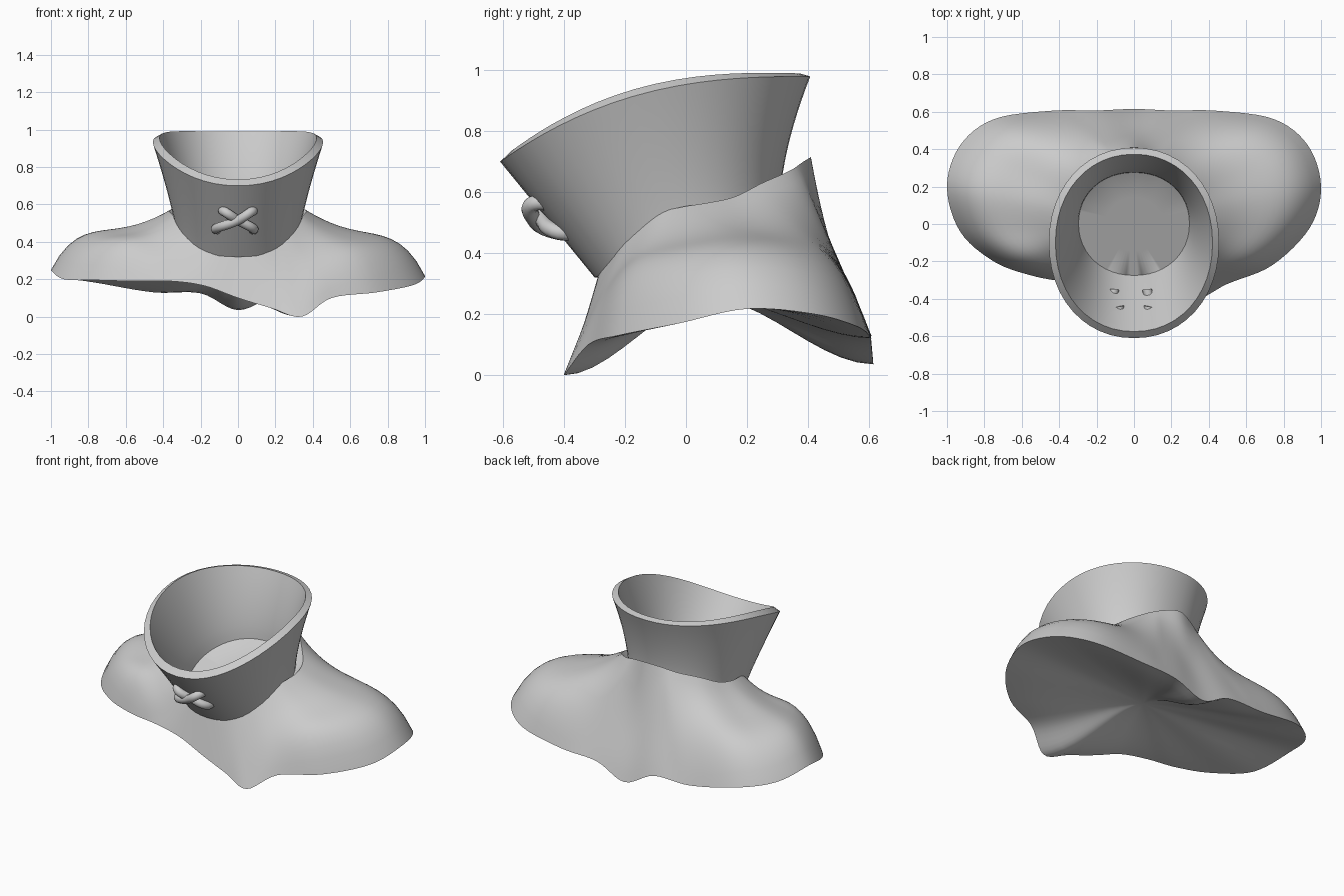
import bpy, bmesh, math
from mathutils import Vector

if "Cube" in bpy.data.objects:
    bpy.data.objects.remove(bpy.data.objects["Cube"])


def closed_curve(points, sub):
    """Closed Catmull-Rom resampling of control points."""
    n, out = len(points), []
    for i in range(n):
        a, b, c, d = (Vector(points[(i + k) % n]) for k in (-1, 0, 1, 2))
        for j in range(sub):
            t = j / sub
            out.append(0.5 * (2 * b + (c - a) * t + (2 * a - 5 * b + 4 * c - d) * t * t
                              + (3 * b - a - 3 * c + d) * t ** 3))
    return out


def loft(name, rings, start=None, end=None, loop=False):
    """Skin closed rings; start / end are optional centre points for caps."""
    bm = bmesh.new()
    vs = [[bm.verts.new(p) for p in r] for r in rings]
    n = len(vs[0])
    pairs = list(zip(vs, vs[1:])) + ([(vs[-1], vs[0])] if loop else [])
    for a, b in pairs:
        for i in range(n):
            j = (i + 1) % n
            bm.faces.new((a[i], a[j], b[j], b[i]))
    for ring, centre in ((vs[0], start), (vs[-1], end)):
        if centre is not None:
            c = bm.verts.new(centre)
            for i in range(n):
                bm.faces.new((ring[i], ring[(i + 1) % n], c))
    bmesh.ops.recalc_face_normals(bm, faces=bm.faces)
    me = bpy.data.meshes.new(name)
    bm.to_mesh(me)
    bm.free()
    ob = bpy.data.objects.new(name, me)
    bpy.context.collection.objects.link(ob)
    bpy.ops.object.select_all(action='DESELECT')
    bpy.context.view_layer.objects.active = ob
    ob.select_set(True)
    bpy.ops.object.shade_smooth_by_angle(angle=math.radians(40))


# Cape: wavy hem, counter-clockwise from the front centre
hem = [(0, -.35, .10), (.18, -.375, .045), (.34, -.40, 0), (.50, -.32, .10),
       (.74, -.22, .13), (.94, -.02, .17), (1, .20, .217), (.93, .42, .20),
       (.75, .56, .16), (.45, .605, .125), (.20, .607, .11), (0, .615, .035),
       (-.20, .607, .125), (-.45, .605, .13), (-.75, .56, .18), (-.93, .42, .21),
       (-1, .20, .25), (-.93, -.04, .20), (-.75, -.20, .195), (-.55, -.275, .19),
       (-.36, -.31, .19), (-.18, -.33, .165)]
# Right half of the neckline, rising to a peak at the back (mirrored below)
neck = [(0, -.29, .32), (.13, -.28, .34), (.22, -.24, .39), (.28, -.19, .45),
        (.33, -.10, .525), (.355, -.02, .55), (.365, .07, .565), (.34, .16, .585),
        (.27, .25, .63), (.18, .34, .67), (.09, .385, .70), (0, .41, .715)]
neck += [(-x, y, z) for x, y, z in neck[-2:0:-1]]
# Shoulder swell (positive) or back hollow (negative) per direction
swell = [0, 0, 0, .04, .10, .11, .10, .10, .085, .03, -.03, -.07]
swell += swell[-2:0:-1]

SUB = 6
hem_c, neck_c = closed_curve(hem, SUB), closed_curve(neck, SUB)
swell_c = [v.x for v in closed_curve([(s, 0, 0) for s in swell], SUB)]


def cape_ring(t):
    ring = []
    for h, k, s in zip(hem_c, neck_c, swell_c):
        p = k.lerp(h, t)
        p.z += s * (9.48 * t ** 3 * (1 - t) if s > 0 else 6.75 * t * (1 - t) ** 2)
        ring.append(p)
    return ring


def floor_ring(f):
    """Flat tilted floor inside the collar."""
    ring = []
    for p in neck_c:
        a = math.atan2(p.y / .29, p.x / .31)
        y = f * .29 * math.sin(a)
        ring.append(Vector((f * .31 * math.cos(a), y, .46 + .46 * y)))
    return ring


def under_ring(t):
    """Shallow hollow underside."""
    ring = []
    for h in hem_c:
        p = h.lerp(under, t)
        p.z = h.z + (under.z - h.z) * t * t * (3 - 2 * t)
        ring.append(p)
    return ring


under = Vector((0, .08, .25))
rings = [floor_ring(.5), floor_ring(1)]
rings += [cape_ring(i / 14) for i in range(15)]
rings += [under_ring(i / 10) for i in range(1, 10)]
loft("cape", rings, start=(0, 0, .46), end=under)


# Collar: flared tilted tube with a curved rim
def collar_ring(t, inset):
    e = t ** 1.25
    hx = .33 + .125 * e - inset
    front = -.30 - .31 * t + inset
    back = .31 + .098 * t ** 1.6 - inset
    cy, hy = (front + back) / 2, (back - front) / 2
    ring = []
    for i in range(48):
        a = 2 * math.pi * i / 48
        c, s = (math.copysign(abs(v) ** .95, v) for v in (math.cos(a), math.sin(a)))
        low = .45 + .13 * s
        rim_y = -.1 + .508 * s
        top = .98 - .28 * (max(0, .408 - rim_y) / 1.016) ** 2.6
        if inset:                      # the rim slopes up to its inner edge
            top += .022 - .012 * s
        ring.append((hx * c, cy + hy * s, low + (top - low) * t))
    return ring


steps = [i / 10 for i in range(11)]
loft("collar", [collar_ring(t, 0) for t in steps]
     + [collar_ring(t, .035) for t in reversed(steps)], loop=True)


# Crossed laces on the collar front
def lace(name, side, out, low_x):
    cu = bpy.data.curves.new(name, 'CURVE')
    cu.dimensions = '3D'
    cu.bevel_depth, cu.bevel_resolution, cu.resolution_u = .026, 3, 6
    cu.use_fill_caps = True
    pts = [(.08, -.44, .565), (.07, -.505, .56), (0, -.475 - out, .515),
           (-low_x, -.43, .472), (-low_x + .01, -.35, .465)]
    sp = cu.splines.new('BEZIER')
    sp.bezier_points.add(len(pts) - 1)
    for bp, (x, y, z) in zip(sp.bezier_points, pts):
        bp.co = (x * side, y, z)
        bp.handle_left_type = bp.handle_right_type = 'AUTO'
    ob = bpy.data.objects.new(name, cu)
    bpy.context.collection.objects.link(ob)


lace("lace_over", 1, .025, .115)
lace("lace_under", -1, 0, .08)
